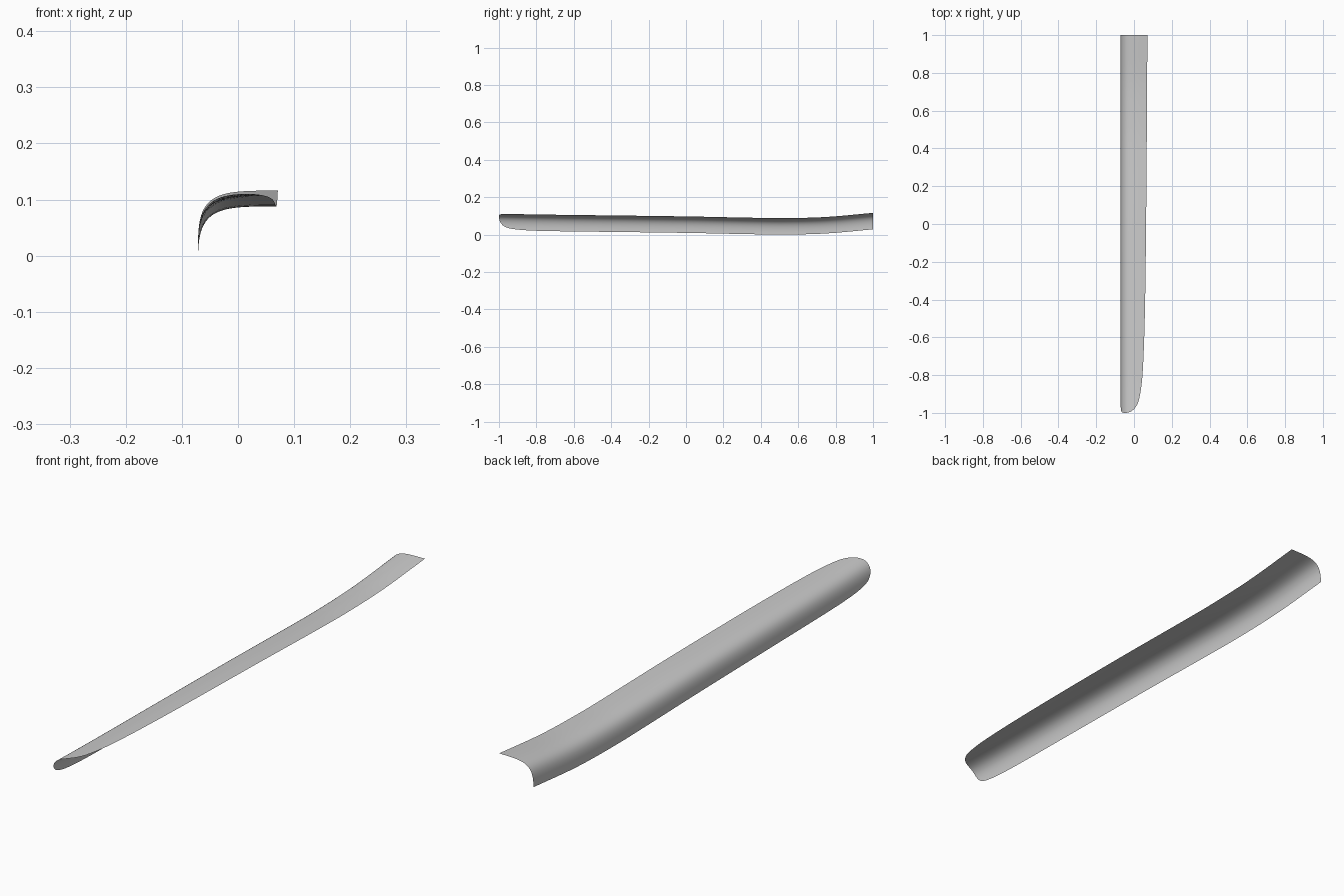
import bpy, bmesh

if "Cube" in bpy.data.objects:
    bpy.data.objects.remove(bpy.data.objects["Cube"])

HALF_W, HEIGHT = 0.071, 0.088


def smooth_table(table, v):
    """Smooth interpolation through a few (position, value) points."""
    n = len(table)
    v = min(max(v, table[0][0]), table[-1][0])
    i = max(k for k in range(n - 1) if table[k][0] <= v)

    def slope(k):
        a, b = table[max(k - 1, 0)], table[min(k + 1, n - 1)]
        return (b[1] - a[1]) / (b[0] - a[0])
    (x0, y0), (x1, y1) = table[i], table[i + 1]
    w = x1 - x0
    t = (v - x0) / w
    return ((2*t**3 - 3*t**2 + 1) * y0 + (t**3 - 2*t**2 + t) * w * slope(i)
            + (3*t**2 - 2*t**3) * y1 + (t**3 - t**2) * w * slope(i + 1))


def profile(t):
    """Cross-section: vertical wall bending over into a flat top."""
    px = (-HALF_W, -HALF_W, -0.03, HALF_W)
    pz = (0, HEIGHT, HEIGHT, HEIGHT)
    b = ((1 - t)**3, 3*t*(1 - t)**2, 3*t*t*(1 - t), t**3)
    return sum(p*q for p, q in zip(px, b)), sum(p*q for p, q in zip(pz, b))


def solve(axis, value):
    """Profile parameter where x (axis 0) or z (axis 1) reaches value."""
    lo, hi = 0.0, 1.0
    for _ in range(40):
        mid = (lo + hi) / 2
        if profile(mid)[axis] < value:
            lo = mid
        else:
            hi = mid
    return (lo + hi) / 2


# lengthwise sweep, and the rounded outline of the tip (by sqrt of distance)
BASE_Z = [(-1, .024), (-.8, .0195), (0, .009), (.35, .002), (.53, 0),
          (.75, .006), (1, .028)]
TOP_EDGE_X = [(0, -.045), (.1, -.012), (.22, .019), (.32, .033), (.45, .045),
              (.71, .057), (1, .064), (1.4143, HALF_W)]
LOW_EDGE_Z = [(0, profile(solve(0, -.045))[1]), (.1, .038), (.18, .018),
              (.3, .006), (.45, .001), (.6, 0), (1.4143, 0)]

# curved sheet
ROWS, COLS = 90, 28
bm = bmesh.new()
grid = []
for r in range(ROWS + 1):
    w = 2**0.5 * r / ROWS
    y = -1 + w*w
    t0 = solve(1, smooth_table(LOW_EDGE_Z, w)) if w < 0.6 else 0.0
    t1 = solve(0, smooth_table(TOP_EDGE_X, w)) if r < ROWS else 1.0
    base = smooth_table(BASE_Z, y)
    row = []
    for c in range(COLS + 1):
        x, z = profile(t0 + (t1 - t0) * c / COLS)
        row.append(bm.verts.new((x, y, z + base)))
    grid.append(row)
for a, b in zip(grid, grid[1:]):
    for c in range(COLS):
        f = bm.faces.new((a[c], b[c], b[c + 1], a[c + 1]))
        f.smooth = True
        f.normal_flip()
bmesh.ops.remove_doubles(bm, verts=bm.verts, dist=1e-5)
bm.normal_update()
if sum(f.normal.z * f.calc_area() for f in bm.faces) < 0:
    bmesh.ops.reverse_faces(bm, faces=bm.faces)

mesh = bpy.data.meshes.new("curved_trim_panel")
bm.to_mesh(mesh)
bm.free()
panel = bpy.data.objects.new("curved_trim_panel", mesh)
bpy.context.collection.objects.link(panel)
